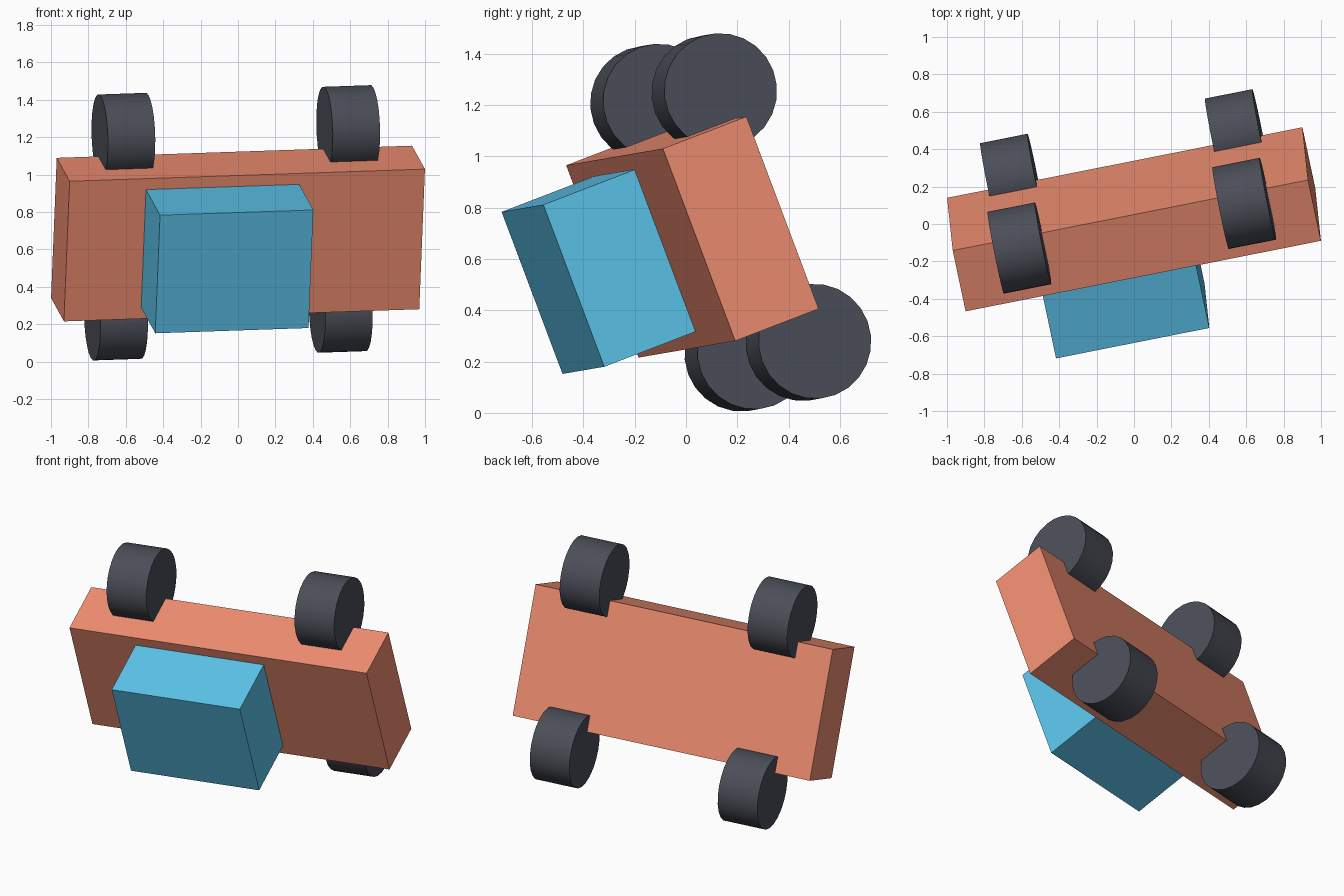
import bpy
from math import radians
from mathutils import Matrix, Vector

if "Cube" in bpy.data.objects:
    bpy.data.objects.remove(bpy.data.objects["Cube"])

# Toy car frame: x along the body, y across it, z towards the cabin; tipped as a whole
along = Vector((0.980, 0.1945, 0.0335)).normalized()
up = Vector((0.197, -0.915, -0.352))
up = (up - along * up.dot(along)).normalized()
across = up.cross(along)
pose = Matrix.Translation((0, 0.025, 0.685)) @ Matrix((along, across, up)).transposed().to_4x4()


def material(name, color):
    mat = bpy.data.materials.new(name)
    mat.diffuse_color = (*color, 1)
    mat.use_nodes = True
    mat.node_tree.nodes["Principled BSDF"].inputs["Base Color"].default_value = mat.diffuse_color
    return mat


def finish(name, mat, loc, rot=Matrix.Identity(4)):
    ob = bpy.context.object
    ob.name = name
    ob.data.materials.append(mat)
    ob.matrix_world = pose @ Matrix.Translation(loc) @ rot
    return ob


def box(name, mat, size, loc):
    bpy.ops.mesh.primitive_cube_add(size=1)
    bpy.context.object.data.transform(Matrix.Diagonal((*size, 1)))
    finish(name, mat, loc)


orange = material("orange_paint", (0.86, 0.27, 0.165))
blue = material("blue_paint", (0.107, 0.55, 0.83))
rubber = material("dark_rubber", (0.07, 0.076, 0.098))

# Body and cabin
box("body", orange, (1.938, 0.801, 0.355), (0, 0, 0))
box("cabin", blue, (0.836, 0.675, 0.388), (-0.132, 0, 0.3715))

# Four wheels, axles along the body
for end, sx in (("rear", -1), ("front", 1)):
    for side, sy in (("left", 1), ("right", -1)):
        bpy.ops.mesh.primitive_cylinder_add(vertices=24, radius=0.224, depth=0.258)
        bpy.ops.object.shade_smooth_by_angle(angle=radians(30))
        finish(f"{end}_{side}_wheel", rubber, (sx * 0.613, sy * 0.522, -0.163),
               Matrix.Rotation(radians(90), 4, 'Y'))
